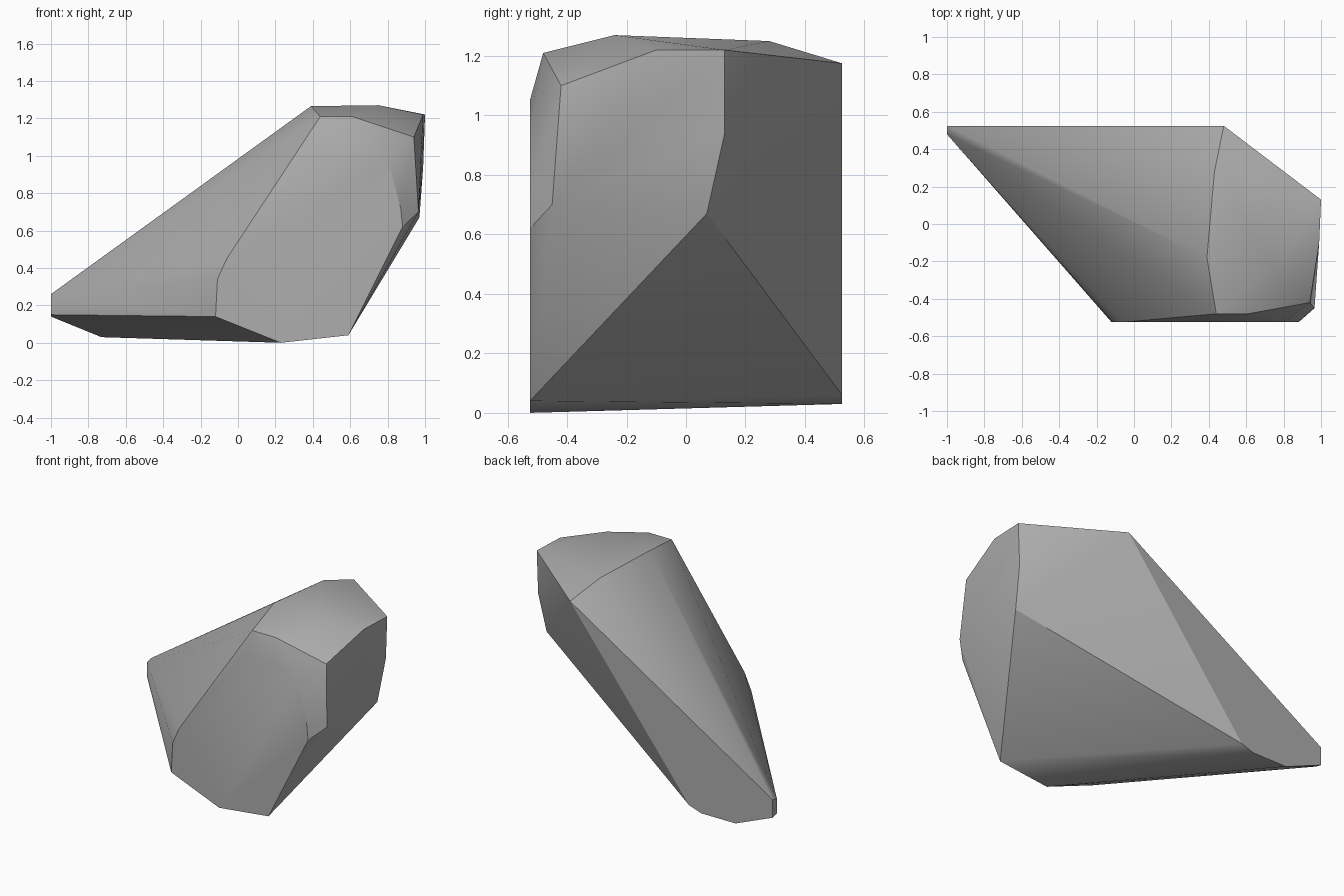
import bpy, bmesh, math

cube = bpy.data.objects.get("Cube")
if cube:
    bpy.data.objects.remove(cube, do_unlink=True)

# Stone material
stone = bpy.data.materials.new("grey stone")
stone.use_nodes = True
colour = (0.42, 0.42, 0.42, 1)
stone.diffuse_color = colour
bsdf = next(n for n in stone.node_tree.nodes if n.type == 'BSDF_PRINCIPLED')
bsdf.inputs["Base Color"].default_value = colour
bsdf.inputs["Roughness"].default_value = 0.9

DEPTH = 0.525

# Flat front and back cut outlines (x, z)
front = [(-.12, .14), (.23, 0), (.59, .04), (.88, .62), (.87, .72), (.80, .98),
         (.65, 1.05), (.44, 1.05), (.36, .97), (-.06, .45), (-.11, .34)]
back = [(-1, .26), (-1, .14), (-.73, .03), (-.48, .03), (-.39, .06), (.48, 1.175)]

# Chipped corners between the two cuts (x, y, z)
crown = [(.44, -.48, 1.21), (.61, -.48, 1.21), (.94, -.42, 1.10), (.39, -.18, 1.265),
         (.75, -.24, 1.27), (.99, -.10, 1.22), (1, .13, 1.22), (.43, .28, 1.25)]
side = [(.965, -.45, .70), (.97, .07, .67), (.99, .13, .94)]
tip = [(-1, .48, .15), (-1, .48, .25)]

points = [(x, -DEPTH, z) for x, z in front] + [(x, DEPTH, z) for x, z in back]
points += crown + side + tip

# Wrap the corners in a convex shell
bm = bmesh.new()
for p in points:
    bm.verts.new(p)
hull = bmesh.ops.convex_hull(bm, input=bm.verts[:])
loose = [v for v in bm.verts if not v.link_faces]
bmesh.ops.delete(bm, geom=loose, context='VERTS')
bmesh.ops.dissolve_limit(bm, angle_limit=math.radians(0.5),
                         verts=bm.verts[:], edges=bm.edges[:])
bmesh.ops.recalc_face_normals(bm, faces=bm.faces[:])

mesh = bpy.data.meshes.new("rock")
bm.to_mesh(mesh)
bm.free()
mesh.materials.append(stone)
rock = bpy.data.objects.new("rock", mesh)
bpy.context.collection.objects.link(rock)

# Soft facets with crisp main edges
bpy.ops.object.select_all(action='DESELECT')
rock.select_set(True)
bpy.context.view_layer.objects.active = rock
bpy.ops.object.shade_smooth_by_angle(angle=math.radians(30))
